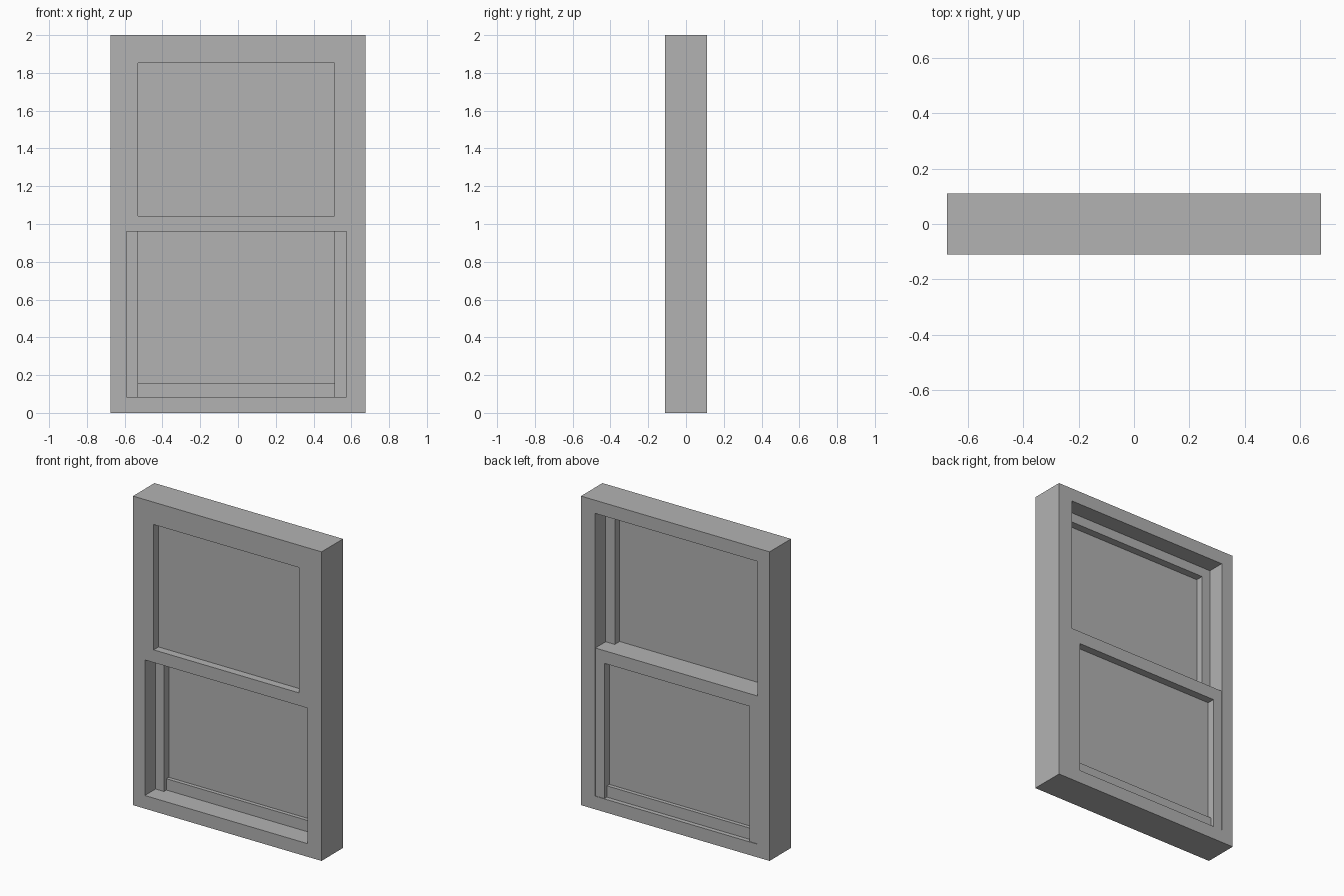
import bpy
import bmesh

cube = bpy.data.objects.get("Cube")
if cube:
    bpy.data.objects.remove(cube, do_unlink=True)

# One plain grey for the whole window
grey = bpy.data.materials.new("plain grey")
grey.use_nodes = True
colour = (0.448, 0.448, 0.448, 1.0)
grey.diffuse_color = colour
grey.node_tree.nodes["Principled BSDF"].inputs["Base Color"].default_value = colour


def corners(rect):
    x0, x1, z0, z1 = rect
    return [(x0, z0), (x0, z1), (x1, z1), (x1, z0)]


def slab(name, outer, y0, y1, hole=None, open_bottom=False):
    """Flat slab in the xz plane, with an optional rectangular hole."""
    bm = bmesh.new()
    out = [bm.verts.new((x, y0, z)) for x, z in corners(outer)]
    if hole:
        inn = [bm.verts.new((x, y0, z)) for x, z in corners(hole)]
        for i in range(3 if open_bottom else 4):
            j = (i + 1) % 4
            bm.faces.new((out[i], out[j], inn[j], inn[i]))
    else:
        bm.faces.new(out)
    # Thicken the outline towards the back
    grown = bmesh.ops.extrude_face_region(bm, geom=bm.faces[:], use_keep_orig=True)
    moved = [g for g in grown["geom"] if isinstance(g, bmesh.types.BMVert)]
    bmesh.ops.translate(bm, verts=moved, vec=(0, y1 - y0, 0))
    bmesh.ops.recalc_face_normals(bm, faces=bm.faces[:])
    mesh = bpy.data.meshes.new(name)
    bm.to_mesh(mesh)
    bm.free()
    mesh.materials.append(grey)
    obj = bpy.data.objects.new(name, mesh)
    bpy.context.collection.objects.link(obj)
    return obj


# Main dimensions
half_depth = 0.11
inset = 0.004
face = half_depth - inset
left, right = -0.59, 0.575
pane_left, pane_right = -0.53, 0.51
sill, head = 0.085, 1.915
rail_low, rail_high = 0.96, 1.042
middle = face / 2
pane_half = 0.003

# Outer frame
slab("outer_frame", (-0.675, 0.675, 0, 2), -half_depth, half_depth,
     hole=(left, right, sill, head))

# Upper sash in the front track
slab("upper_sash", (left, right, rail_low, head), -face, 0,
     hole=(pane_left, pane_right, rail_high, 1.853))
slab("upper_pane", (pane_left, pane_right, rail_high, 1.853),
     -middle - pane_half, -middle + pane_half)

# Lower sash in the back track, with a thinner bottom rail between the stiles
slab("lower_sash", (left, right, sill, rail_high), 0, face,
     hole=(pane_left, pane_right, sill, rail_low), open_bottom=True)
slab("lower_bottom_rail", (pane_left, pane_right, sill, 0.158),
     0.025, face - 0.025)
slab("lower_pane", (pane_left, pane_right, 0.158, rail_low),
     middle - pane_half, middle + pane_half)
